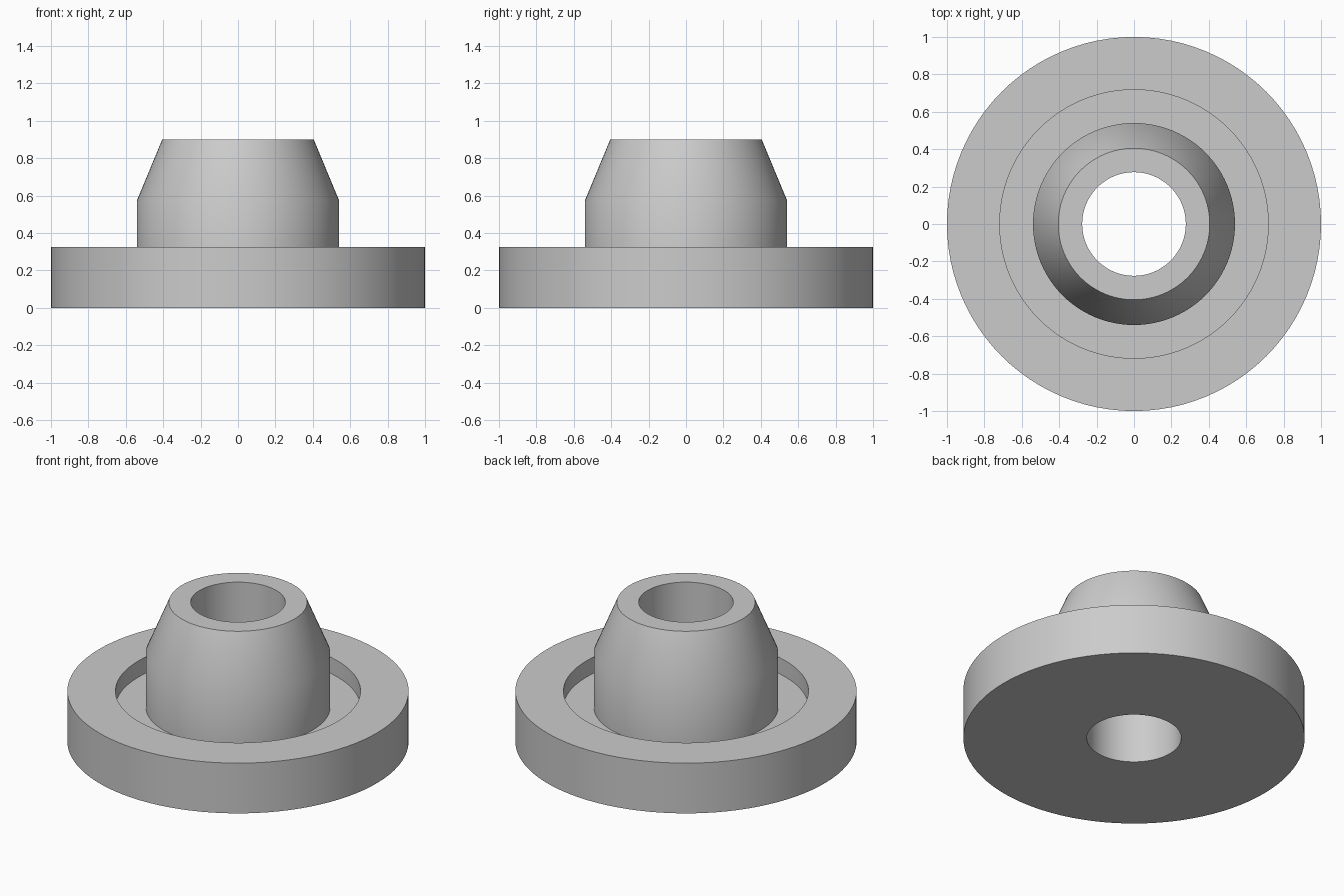
import bpy
import bmesh
import math

cube = bpy.data.objects.get("Cube")
if cube:
    bpy.data.objects.remove(cube, do_unlink=True)

# Plain grey material
grey = bpy.data.materials.new("light grey")
grey.use_nodes = True
colour = (0.6, 0.6, 0.6, 1)
grey.diffuse_color = colour
grey.node_tree.nodes["Principled BSDF"].inputs["Base Color"].default_value = colour

SEGMENTS = 96
BORE, COLLAR, RECESS, RIM = 0.277, 0.54, 0.718, 1.0
FLOOR, RIM_TOP, SHOULDER, TOP = 0.22, 0.325, 0.575, 0.9

# Closed cross-section (radius, height) of the flanged bushing
profile = [
    (BORE, 0), (RIM, 0), (RIM, RIM_TOP), (RECESS, RIM_TOP),
    (RECESS, FLOOR), (COLLAR, FLOOR), (COLLAR, SHOULDER),
    (0.405, TOP), (BORE, TOP),
]

# Revolve the section around z
bm = bmesh.new()
verts = [bm.verts.new((r, 0, z)) for r, z in profile]
edges = [bm.edges.new((a, b)) for a, b in zip(verts, verts[1:] + verts[:1])]
bmesh.ops.spin(bm, geom=verts + edges, cent=(0, 0, 0), axis=(0, 0, 1),
               angle=math.tau, steps=SEGMENTS, use_merge=True)
bmesh.ops.remove_doubles(bm, verts=bm.verts, dist=0.0001)
bmesh.ops.recalc_face_normals(bm, faces=bm.faces)
mesh = bpy.data.meshes.new("flanged_bushing")
bm.to_mesh(mesh)
bm.free()
mesh.materials.append(grey)

bushing = bpy.data.objects.new("flanged_bushing", mesh)
bpy.context.collection.objects.link(bushing)

# Smooth round walls, keep rims crisp
bpy.ops.object.select_all(action="DESELECT")
bushing.select_set(True)
bpy.context.view_layer.objects.active = bushing
bpy.ops.object.shade_smooth_by_angle(angle=math.radians(30))
